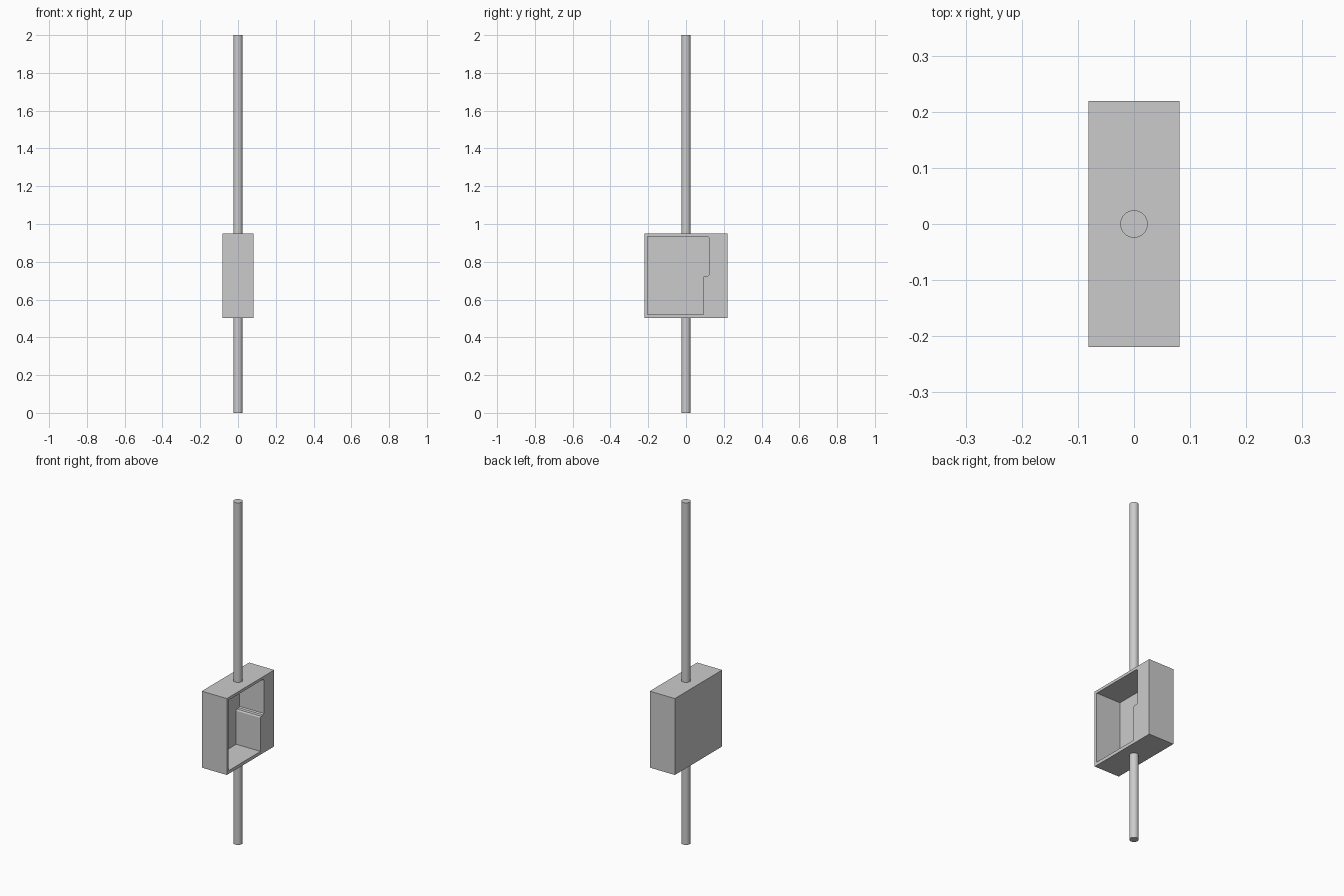
import bpy, bmesh
from mathutils import Vector

if "Cube" in bpy.data.objects:
    bpy.data.objects.remove(bpy.data.objects["Cube"])


def finish(name, bm):
    bmesh.ops.recalc_face_normals(bm, faces=bm.faces)
    me = bpy.data.meshes.new(name)
    bm.to_mesh(me)
    bm.free()
    ob = bpy.data.objects.new(name, me)
    bpy.context.collection.objects.link(ob)
    return ob


def prism(name, profile, x0, x1):
    """Extrude a (y, z) profile along x."""
    bm = bmesh.new()
    face = bm.faces.new([bm.verts.new((x0, y, z)) for y, z in profile])
    out = bmesh.ops.extrude_face_region(bm, geom=[face])
    verts = [g for g in out["geom"] if isinstance(g, bmesh.types.BMVert)]
    bmesh.ops.translate(bm, verts=verts, vec=Vector((x1 - x0, 0, 0)))
    return finish(name, bm)


def pole(name, z0, z1, radius=0.0245):
    bpy.ops.mesh.primitive_cylinder_add(vertices=32, radius=radius, depth=z1 - z0,
                                        location=(0, 0, (z0 + z1) / 2))
    ob = bpy.context.object
    ob.name = name
    bpy.ops.object.shade_smooth_by_angle()
    return ob


X, Y = 0.081, 0.219
BOTTOM, TOP = 0.503, 0.95

# Housing block with a deep stepped pocket open on the +x side
housing = prism("housing", [(-Y, BOTTOM), (Y, BOTTOM), (Y, TOP), (-Y, TOP)], -X, X)
pocket = prism("pocket_cutter",
               [(-0.203, 0.522), (0.092, 0.522), (0.092, 0.718), (0.097, 0.726),
                (0.117, 0.726), (0.123, 0.732), (0.123, 0.927), (0.115, 0.934),
                (-0.203, 0.934)], -X + 0.005, X + 0.05)
cut = housing.modifiers.new("pocket", 'BOOLEAN')
cut.operation = 'DIFFERENCE'
cut.solver = 'EXACT'
cut.object = pocket
bpy.context.view_layer.objects.active = housing
bpy.ops.object.modifier_apply(modifier=cut.name)
bpy.data.objects.remove(pocket)

# Poles above and below the housing
pole("lower_pole", 0.0, BOTTOM + 0.005)
pole("upper_pole", TOP - 0.005, 2.0)
